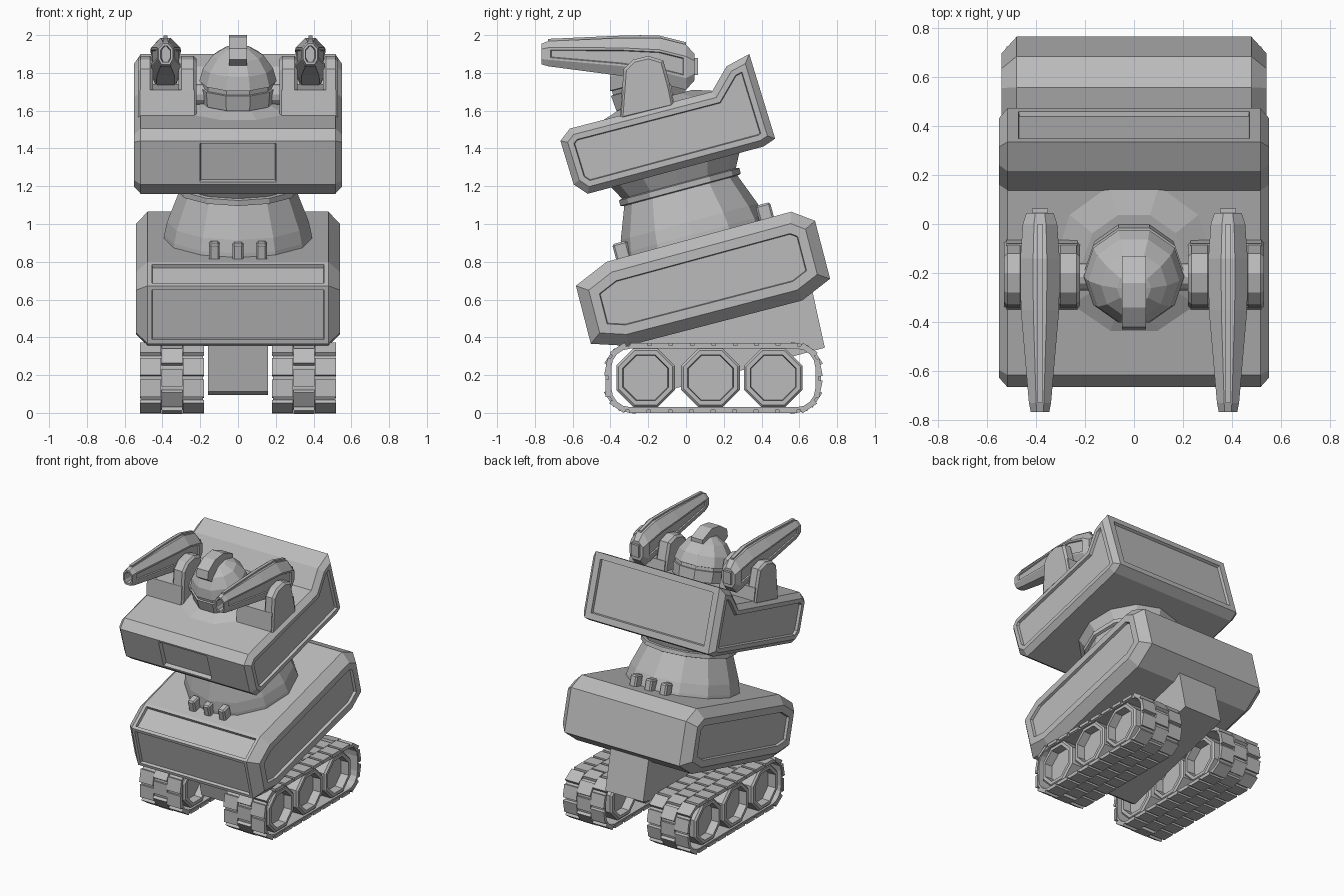
import bpy, bmesh, math
from mathutils import Matrix, Vector

if "Cube" in bpy.data.objects:
    bpy.data.objects.remove(bpy.data.objects["Cube"], do_unlink=True)

grey = bpy.data.materials.new("plain_grey")
grey.use_nodes = True
GREY = (0.5, 0.5, 0.5, 1)
grey.diffuse_color = GREY
grey.node_tree.nodes["Principled BSDF"].inputs["Base Color"].default_value = GREY

# Shared leaning axis of the neck, head and vents
LEAN = Matrix.Translation((0, 0.04, 0.925)) @ Matrix.Rotation(math.radians(15), 4, 'X')


def finish(name, bm, matrix=None):
    if matrix:
        bm.transform(matrix)
    bmesh.ops.recalc_face_normals(bm, faces=bm.faces)
    mesh = bpy.data.meshes.new(name)
    bm.to_mesh(mesh)
    bm.free()
    mesh.materials.append(grey)
    obj = bpy.data.objects.new(name, mesh)
    bpy.context.collection.objects.link(obj)
    return obj


def loft(bm, rings, wrap=False):
    """Skin a list of point rings; returns side faces [ring][edge] and end caps."""
    loops = [[bm.verts.new(p) for p in ring] for ring in rings]
    n = len(loops[0])
    pairs = list(zip(loops, loops[1:] + loops[:1]))
    if not wrap:
        pairs.pop()
    sides = [[bm.faces.new((a[i], a[(i + 1) % n], b[(i + 1) % n], b[i]))
              for i in range(n)] for a, b in pairs]
    caps = [] if wrap else [bm.faces.new(loops[0]), bm.faces.new(loops[-1])]
    bmesh.ops.recalc_face_normals(bm, faces=bm.faces)
    return sides, caps


def prism(bm, profile, xs):
    return loft(bm, [[(x, y, z) for y, z in profile] for x in xs])


def inset(bm, faces, thickness, depth=0.0):
    bmesh.ops.inset_region(bm, faces=faces, thickness=thickness, depth=depth,
                           use_even_offset=True, use_boundary=True)


def recess(bm, faces, border, depth=0.02):
    inset(bm, faces, border)
    inset(bm, faces, 0.004, -depth)


def lathe(name, profile, n, matrix, turn=0.0):
    bm = bmesh.new()
    angles = [turn + math.tau * i / n for i in range(n)]
    loft(bm, [[(r * math.cos(a), r * math.sin(a), h) for a in angles] for r, h in profile])
    return finish(name, bm, matrix)


def block(name, profile, x0, x1, chamfer=0.0):
    bm = bmesh.new()
    _, caps = prism(bm, profile, (x0, x1))
    if chamfer:
        for cap in caps:
            inset(bm, [cap], chamfer, chamfer)
    return finish(name, bm)


# Lower hull: leaning prism with chamfered flanks and recessed panels
bm = bmesh.new()
hull = [(-0.583, 0.673), (-0.42, 0.80), (0.557, 1.065), (0.683, 1.017),
        (0.763, 0.71), (0.615, 0.595), (-0.31, 0.355), (-0.504, 0.366)]
sides, caps = prism(bm, hull, (-0.478, 0.478))
for cap in caps:
    inset(bm, [cap], 0.06, 0.062)
    recess(bm, [cap], 0.05)
for face in (sides[0][0], sides[0][7]):
    recess(bm, [face], 0.022)
finish("lower_hull", bm)

# Upper hull: same idea with a raised back wall and a small front hatch
bm = bmesh.new()
box = [(-0.665, 1.44), (-0.615, 1.505), (0.137, 1.70), (0.215, 1.835), (0.335, 1.90),
       (0.472, 1.452), (0.41, 1.41), (-0.52, 1.16), (-0.595, 1.21)]
sides, caps = prism(bm, box, (-0.515, -0.215, 0.215, 0.515))
for cap in caps:
    inset(bm, [cap], 0.035, 0.035)
    recess(bm, [cap], 0.03)
recess(bm, [sides[1][8]], 0.014, 0.03)
recess(bm, [strip[4] for strip in sides], 0.045)
finish("upper_hull", bm)

# Neck with collar, and low cone under the head
lathe("neck", [(0.395, -0.03), (0.39, 0.02), (0.375, 0.09), (0.31, 0.26), (0.33, 0.265),
               (0.33, 0.295), (0.312, 0.30), (0.36, 0.39)], 12, LEAN)
lathe("head_collar", [(0.345, 0.70), (0.345, 0.718), (0.21, 0.76)], 10, LEAN)

# Domed head with brow step, crest and axle
lathe("head_dome", [(0.17, 0.72), (0.2, 0.76), (0.207, 0.84), (0.195, 0.842), (0.195, 0.865),
                    (0.205, 0.868), (0.185, 0.94), (0.135, 1.01), (0.07, 1.05), (0.02, 1.058)],
      10, LEAN @ Matrix.Translation((0, -0.03, 0)))
block("head_crest", [(-0.43, 1.87), (-0.42, 1.93), (-0.34, 1.985), (-0.24, 2.0),
                     (-0.13, 1.955), (-0.13, 1.83), (-0.37, 1.83)], -0.048, 0.048)
lathe("head_axle", [(0.055, -0.24), (0.055, 0.24)], 12,
      Matrix.Translation((0, -0.215, 1.685)) @ Matrix.Rotation(math.pi / 2, 4, 'Y'))

# Vent blocks before and behind the neck
for label, ly in (("front", -0.385), ("back", 0.40)):
    bm = bmesh.new()
    for x in (-0.125, 0, 0.125):
        m = Matrix.Translation((x, ly, 0.03)) @ Matrix.Diagonal((0.056, 0.08, 0.1, 1))
        bmesh.ops.create_cube(bm, size=1, matrix=m)
    bmesh.ops.bevel(bm, geom=bm.edges[:], offset=0.01, segments=1, affect='EDGES')
    finish(label + "_vents", bm, LEAN)

# Chassis block between the tracks
block("chassis", [(-0.28, 0.42), (-0.21, 0.112), (-0.18, 0.096), (0.735, 0.345),
                  (0.67, 0.64), (-0.1, 0.45)], -0.158, 0.158)


def track_loop(off):
    """Rounded rectangle in y and z, shrunk by off."""
    r, pts = 0.13, []
    for k, (sy, sz) in enumerate(((1, 1), (-1, 1), (-1, -1), (1, -1))):
        cy, cz = 0.145 + sy * (0.57 - r), 0.185 + sz * (0.185 - r)
        for j in range(5):
            a = math.pi / 2 * (k + j / 4)
            pts.append(Vector((0, cy + (r - off) * math.cos(a), cz + (r - off) * math.sin(a))))
    return pts


def walk(pts, s):
    """Point and direction at distance s along a closed path."""
    for a, b in zip(pts, pts[1:] + pts[:1]):
        d = (b - a).length
        if s <= d:
            return a.lerp(b, s / d), (b - a) / d
        s -= d
    return pts[0], (pts[1] - pts[0]).normalized()


def make_track(side, label):
    cx = 0.35 * side
    # Belt
    bm = bmesh.new()
    outer, inner = track_loop(0.014), track_loop(0.03)
    shift = lambda pts, dx: [p + Vector((cx + dx, 0, 0)) for p in pts]
    loft(bm, [shift(outer, -0.165), shift(outer, 0.165),
              shift(inner, 0.165), shift(inner, -0.165)], wrap=True)
    finish(label + "_track_belt", bm)
    # Staggered tread pads
    bm = bmesh.new()
    path = track_loop(0.011)
    length = sum((b - a).length for a, b in zip(path, path[1:] + path[:1]))
    count = 24
    for col in (-1, 0, 1):
        for i in range(count):
            s = (i + (0.5 if col == 0 else 0)) * length / count
            p, d = walk(path, s)
            m = (Matrix.Translation(p + Vector((cx + col * 0.114, 0, 0)))
                 @ Matrix.Rotation(math.atan2(d.z, d.y), 4, 'X')
                 @ Matrix.Diagonal((0.112, length / count - 0.02, 0.022, 1)))
            bmesh.ops.create_cube(bm, size=1, matrix=m)
    finish(label + "_track_pads", bm)
    # Wheels with dished faces
    bm = bmesh.new()
    for y in (-0.214, 0.13, 0.462):
        ring = [(y + 0.168 * math.cos(a), 0.186 + 0.168 * math.sin(a))
                for a in (math.tau * (i + 0.5) / 8 for i in range(8))]
        _, caps = prism(bm, ring, (cx - 0.15, cx + 0.15))
        for cap in caps:
            inset(bm, [cap], 0.012, 0.012)
            recess(bm, [cap], 0.022, 0.06)
    finish(label + "_wheels", bm)


def make_gun(side, label):
    cx = 0.383 * side
    # Bracket: two cheeks and a base
    cheek = [(-0.35, 1.55), (-0.33, 1.82), (-0.28, 1.87), (-0.2, 1.89),
             (-0.12, 1.865), (-0.08, 1.72), (-0.06, 1.62)]
    block(label + "_inner_cheek", cheek, side * 0.235, side * 0.30, 0.015)
    block(label + "_outer_cheek", cheek, side * 0.465, side * 0.515, 0.015)
    block(label + "_gun_base", [(-0.35, 1.55), (-0.34, 1.71), (-0.08, 1.74), (-0.06, 1.62)],
          side * 0.23, side * 0.52)
    # Body: eight-sided sections from muzzle to tail (y, half width, top, bottom)
    sections = [(-0.765, 0.038, 1.955, 1.845), (-0.73, 0.045, 1.968, 1.835),
                (-0.35, 0.078, 1.985, 1.785), (-0.14, 0.08, 1.985, 1.745),
                (0.0, 0.07, 1.95, 1.71), (0.045, 0.055, 1.90, 1.76)]
    shape = [(0.35, 1), (1, 0.74), (1, 0.26), (0.6, 0), (-0.6, 0), (-1, 0.26), (-1, 0.74), (-0.35, 1)]
    bm = bmesh.new()
    sides, caps = loft(bm, [[(cx + w * u, y, lo + (hi - lo) * v) for u, v in shape]
                            for y, w, hi, lo in sections])
    recess(bm, [caps[0]], 0.012, 0.07)
    for edge in (1, 5):
        recess(bm, [strip[edge] for strip in sides[1:4]], 0.012, 0.008)
    finish(label + "_gun", bm)
    # Top ridge and tail stub
    ridge = [(y, hi + 0.012) for y, w, hi, lo in sections[1:5]]
    ridge += [(y, z - 0.03) for y, z in reversed(ridge)]
    block(label + "_gun_ridge", ridge, cx - 0.011, cx + 0.011)
    block(label + "_gun_tail", [(0.03, 1.79), (0.063, 1.79), (0.063, 1.88), (0.03, 1.88)],
          cx - 0.032, cx + 0.032)


for side, label in ((1, "left"), (-1, "right")):
    make_track(side, label)
    make_gun(side, label)
